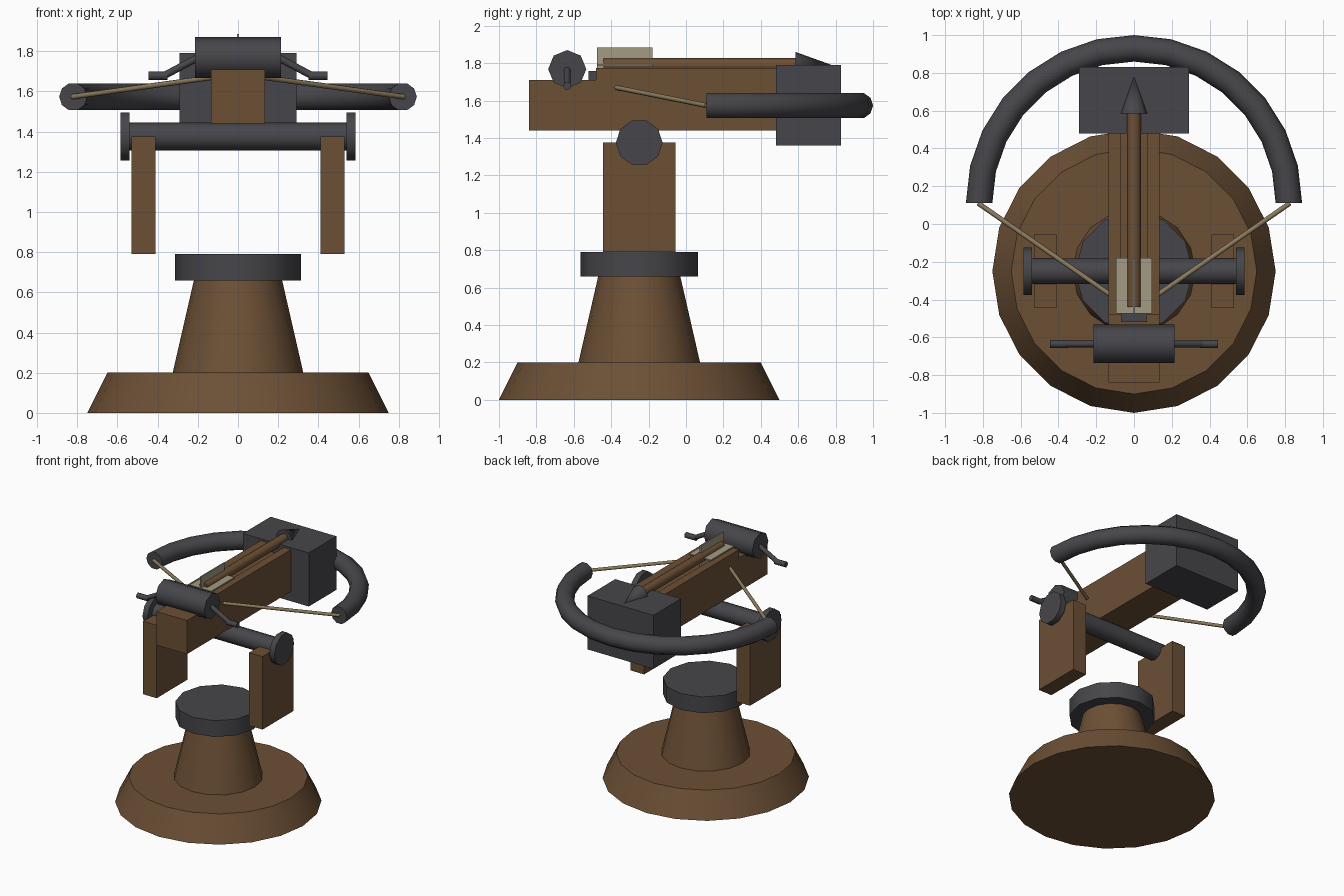
import bpy, math
from mathutils import Vector, Matrix

cube = bpy.data.objects.get("Cube")
if cube:
    bpy.data.objects.remove(cube, do_unlink=True)


def material(name, rgb):
    m = bpy.data.materials.new(name)
    m.use_nodes = True
    m.diffuse_color = (*rgb, 1)
    bsdf = m.node_tree.nodes["Principled BSDF"]
    bsdf.inputs["Base Color"].default_value = (*rgb, 1)
    bsdf.inputs["Roughness"].default_value = 0.8
    return m


WOOD = material("brown wood", (0.15, 0.08, 0.036))
IRON = material("dark iron", (0.062, 0.062, 0.07))
ROPE = material("tan rope", (0.26, 0.2, 0.11))
FEATHER = material("cream feather", (0.36, 0.33, 0.23))


def finish(name, mat, smooth=True):
    ob = bpy.context.object
    ob.name = ob.data.name = name
    ob.data.materials.append(mat)
    if smooth:
        bpy.ops.object.shade_smooth_by_angle(angle=math.radians(50))
    return ob


def box(name, mat, x, y, z):
    """Box from (min, max) ranges on each axis."""
    bpy.ops.mesh.primitive_cube_add(size=1)
    ob = finish(name, mat, False)
    centre = Vector([(a + b) / 2 for a, b in (x, y, z)])
    size = Vector([b - a for a, b in (x, y, z)])
    ob.data.transform(Matrix.Translation(centre) @ Matrix.Diagonal(size.to_4d()))
    return ob


def rod(name, mat, start, end, r1, r2=None, sides=10, turn=0):
    """Cylinder or cone running from start to end."""
    a, b = Vector(start), Vector(end)
    bpy.ops.mesh.primitive_cone_add(vertices=sides, radius1=r1,
                                    radius2=r1 if r2 is None else r2,
                                    depth=(b - a).length)
    ob = finish(name, mat)
    aim = (b - a).to_track_quat('Z', 'Y').to_matrix().to_4x4()
    ob.data.transform(Matrix.Translation((a + b) / 2) @ aim @ Matrix.Rotation(turn, 4, 'Z'))
    return ob


# Pedestal
PY = -0.25
rod("base", WOOD, (0, PY, 0), (0, PY, 0.2), 0.75, 0.65, 20)
rod("column", WOOD, (0, PY, 0.2), (0, PY, 0.68), 0.325, 0.215, 16)
rod("collar", IRON, (0, PY, 0.66), (0, PY, 0.79), 0.313, sides=12)

# Axle
AZ = 1.375
rod("axle", IRON, (-0.55, PY, AZ), (0.55, PY, AZ), 0.07)

# Stock with a grooved top
box("stock", WOOD, (-0.135, 0.135), (-0.84, 0.5), (1.44, 1.71))
box("trigger_block", IRON, (-0.07, 0.07), (-0.52, -0.46), (1.7, 1.757))
box("bow_housing", IRON, (-0.292, 0.292), (0.48, 0.83), (1.36, 1.79))

# Bolt
BZ = 1.79
rod("bolt_shaft", WOOD, (0, -0.44, BZ), (0, 0.6, BZ), 0.037, sides=8)
rod("bolt_head", IRON, (0, 0.585, BZ), (0, 0.78, BZ), 0.07, 0, sides=8)
box("flat_fletching", FEATHER, (-0.095, 0.095), (-0.475, -0.18), (BZ - 0.005, BZ + 0.005))
box("upright_fletching", FEATHER, (-0.005, 0.005), (-0.475, -0.18), (1.71, 1.885))

# Winch drum
WY, WZ = -0.635, 1.768
rod("winch_drum", IRON, (-0.215, WY, WZ), (0.215, WY, WZ), 0.102, sides=8)

# Mirrored parts
for side, s in (("left", 1), ("right", -1)):
    box(side + "_post", WOOD, sorted((s * 0.41, s * 0.53)), (-0.445, -0.055), (0.79, AZ))
    rod(side + "_axle_cap", IRON, (s * 0.54, PY, AZ), (s * 0.585, PY, AZ), 0.125,
        turn=math.pi / 2)
    box(side + "_rail", WOOD, sorted((s * 0.07, s * 0.135)), (-0.48, 0.5), (1.7, 1.775))
    rod(side + "_crank_arm", IRON, (s * 0.2, WY, WZ), (s * 0.365, WY, 1.68), 0.018, sides=8)
    rod(side + "_crank_grip", IRON, (s * 0.35, WY, 1.678), (s * 0.445, WY, 1.678), 0.022, sides=8)
    rod(side + "_bowstring", ROPE, (s * 0.825, 0.11, 1.573), (s * 0.11, -0.385, 1.672),
        0.013, sides=8)

# Bow: half ring of tube swept by rotating a round section
SEG, SIDES, R, TUBE = 14, 10, 0.82, 0.07
verts, faces = [], []
for i in range(SEG + 1):
    a = math.pi * i / SEG
    for j in range(SIDES):
        t = 2 * math.pi * j / SIDES
        d = R + TUBE * math.cos(t)
        verts.append((d * math.cos(a), 0.11 + d * math.sin(a), 1.573 + TUBE * math.sin(t)))
for i in range(SEG):
    for j in range(SIDES):
        k = (j + 1) % SIDES
        faces.append((i * SIDES + j, i * SIDES + k, (i + 1) * SIDES + k, (i + 1) * SIDES + j))
faces.append(tuple(reversed(range(SIDES))))
faces.append(tuple(range(SEG * SIDES, (SEG + 1) * SIDES)))
mesh = bpy.data.meshes.new("bow")
mesh.from_pydata(verts, [], [tuple(reversed(f)) for f in faces])
bow = bpy.data.objects.new("bow", mesh)
bpy.context.collection.objects.link(bow)
bpy.ops.object.select_all(action='DESELECT')
bow.select_set(True)
bpy.context.view_layer.objects.active = bow
bpy.ops.object.mode_set(mode='EDIT')
bpy.ops.mesh.select_all(action='SELECT')
bpy.ops.mesh.normals_make_consistent(inside=False)
bpy.ops.object.mode_set(mode='OBJECT')
finish("bow", IRON)
